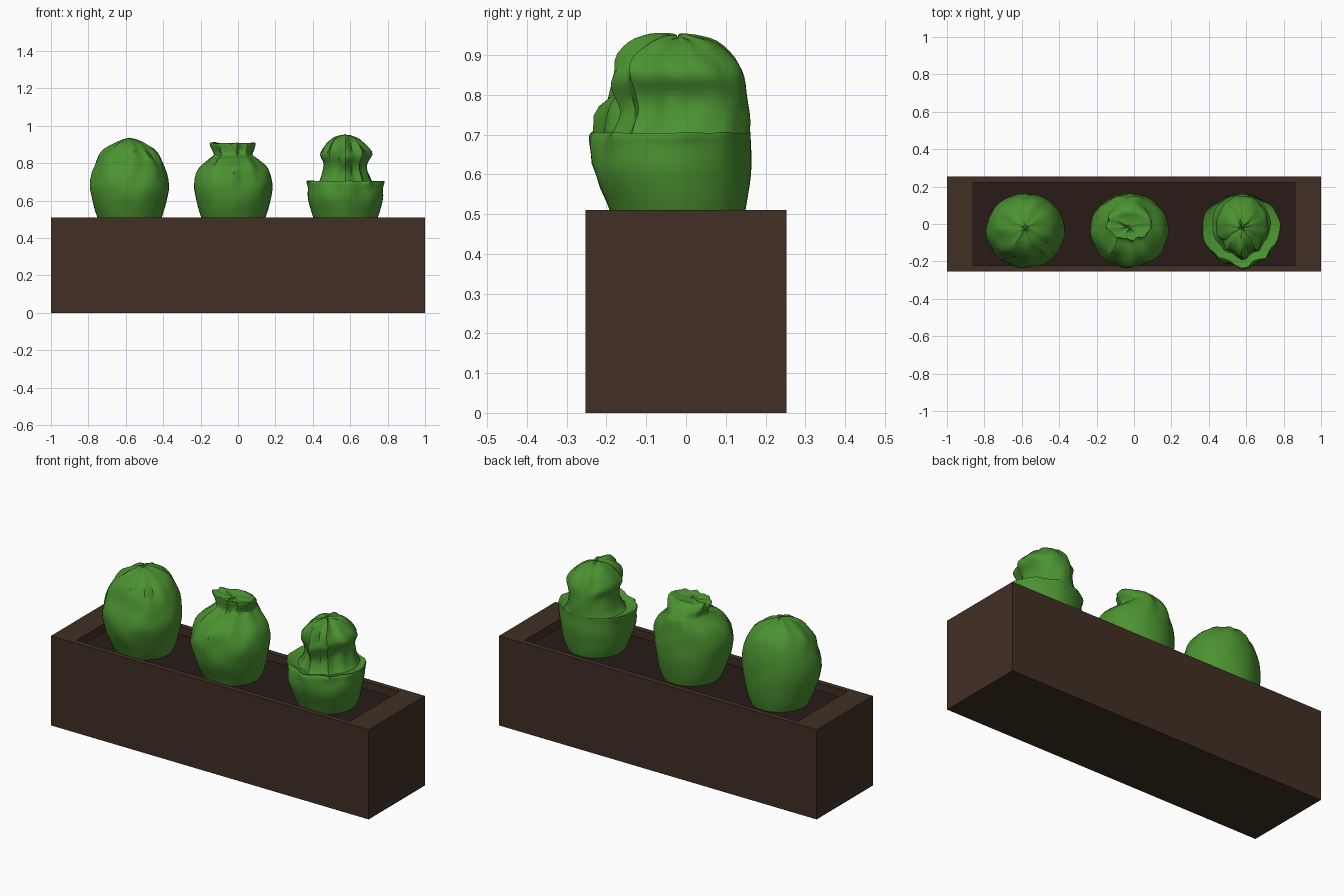
import bpy, bmesh, math
from mathutils import Vector, noise

if "Cube" in bpy.data.objects:
    bpy.data.objects.remove(bpy.data.objects["Cube"])


def material(name, rgb):
    m = bpy.data.materials.new(name)
    m.diffuse_color = (*rgb, 1)
    m.use_nodes = True
    m.node_tree.nodes["Principled BSDF"].inputs["Base Color"].default_value = m.diffuse_color
    return m


WOOD = material("dark_wood", (0.052, 0.029, 0.017))
SOIL = material("soil", (0.021, 0.011, 0.008))
LEAF = material("leaf_green", (0.07, 0.29, 0.03))


def finish(bm, name, mat):
    bmesh.ops.recalc_face_normals(bm, faces=bm.faces)
    me = bpy.data.meshes.new(name)
    bm.to_mesh(me)
    bm.free()
    ob = bpy.data.objects.new(name, me)
    bpy.context.collection.objects.link(ob)
    me.materials.append(mat)
    return ob


def box(bm, size, centre):
    vs = bmesh.ops.create_cube(bm, size=1)["verts"]
    for v in vs:
        v.co = Vector(v.co[i] * size[i] + centre[i] for i in range(3))
    return vs


# planter box with a recess pushed down from the top face
bm = bmesh.new()
box(bm, (2, 0.506, 0.51), (0, 0, 0.255))
top = max(bm.faces, key=lambda f: f.calc_center_median().z)
bmesh.ops.inset_individual(bm, faces=[top], thickness=0.03)
for v in top.verts:
    v.co.x, v.co.y = math.copysign(0.86, v.co.x), math.copysign(0.222, v.co.y)
inner = bmesh.ops.extrude_discrete_faces(bm, faces=[top])["faces"][0]
for v in inner.verts:
    v.co.z = 0.44
finish(bm, "planter_box", WOOD)

# soil bed
bm = bmesh.new()
box(bm, (1.72, 0.444, 0.025), (0, 0, 0.4535))
finish(bm, "soil", SOIL)


def smooth_step(rings, t):
    """Sample the ring list (z, half width, front y, back y) at parameter t."""
    i = min(int(t), len(rings) - 2)
    f = t - i
    p = [rings[max(0, min(len(rings) - 1, k))] for k in range(i - 1, i + 3)]
    return [0.5 * (2 * b + (c - a) * f + (2 * a - 5 * b + 4 * c - d) * f * f
                   + (3 * b - a - 3 * c + d) * f ** 3) for a, b, c, d in zip(*p)]


def plant(name, x0, rings, folds, crease, beak=0.0, sides=40, sub=3):
    """Wrinkled leafy head lofted through oval rings."""
    bm = bmesh.new()
    loops = []
    for k in range((len(rings) - 1) * sub + 1):
        z, hw, yf, yb = smooth_step(rings, k / sub)
        cy, ry = (yf + yb) / 2, (yb - yf) / 2
        loop = []
        for s in range(sides):
            a = 2 * math.pi * s / sides
            front = max(0.0, -math.sin(a))
            up = max(0.0, min(1.0, (z - 0.6) / 0.25))
            n = noise.noise(Vector((3 * math.cos(a) + x0 * 9, 3 * math.sin(a), z * 11)))
            r = 1 + crease * n * (0.25 + up) * (0.35 + 0.65 * front)
            r += folds * up * (0.3 + front) * math.cos(9 * a + math.pi / 2)
            # narrow central ridge at the front
            ridge = beak * up * math.exp(-((a - 1.5 * math.pi) / 0.25) ** 2)
            loop.append(bm.verts.new((x0 + hw * r * math.cos(a),
                                      cy + ry * r * math.sin(a) - ridge,
                                      z + 0.05 * crease * n * up)))
        loops.append(loop)
    for lo, hi in zip(loops, loops[1:]):
        for s in range(sides):
            t = (s + 1) % sides
            bm.faces.new((lo[s], lo[t], hi[t], hi[s]))
    bm.faces.new(loops[0])
    bm.faces.new(loops[-1])
    ob = finish(bm, name, LEAF)
    bpy.context.view_layer.objects.active = ob
    ob.select_set(True)
    bpy.ops.object.shade_smooth_by_angle(angle=math.radians(40))
    ob.select_set(False)


base = [(0.45, 0.145, -0.165, 0.135), (0.51, 0.172, -0.19, 0.15),
        (0.60, 0.198, -0.225, 0.162)]

# left plant: closed rounded head
plant("closed_plant", -0.58, base + [
    (0.68, 0.21, -0.232, 0.163), (0.78, 0.19, -0.2, 0.155),
    (0.86, 0.145, -0.165, 0.13), (0.905, 0.085, -0.12, 0.08),
    (0.926, 0.035, -0.06, 0.02), (0.932, 0.003, -0.023, -0.017)], 0.03, 0.13)

# middle plant: pinched neck with a ruffled crown
plant("ruffled_plant", -0.025, base + [
    (0.69, 0.208, -0.228, 0.162), (0.77, 0.185, -0.205, 0.155),
    (0.82, 0.13, -0.15, 0.145), (0.845, 0.102, -0.09, 0.13),
    (0.88, 0.115, -0.085, 0.105), (0.908, 0.117, -0.085, 0.07),
    (0.9, 0.06, -0.055, 0.035), (0.898, 0.004, -0.02, -0.01)], 0.05, 0.16)

# right plant: open lower leaves with a narrow ridged head inside
plant("open_plant", 0.575, base + [
    (0.67, 0.203, -0.225, 0.163), (0.705, 0.208, -0.21, 0.162),
    (0.69, 0.155, -0.17, 0.161), (0.75, 0.122, -0.14, 0.159),
    (0.80, 0.118, -0.145, 0.155), (0.845, 0.138, -0.155, 0.145),
    (0.89, 0.112, -0.145, 0.122), (0.93, 0.075, -0.095, 0.075),
    (0.946, 0.035, -0.055, 0.02), (0.948, 0.003, -0.023, -0.017)],
      0.035, 0.2, beak=0.04)
